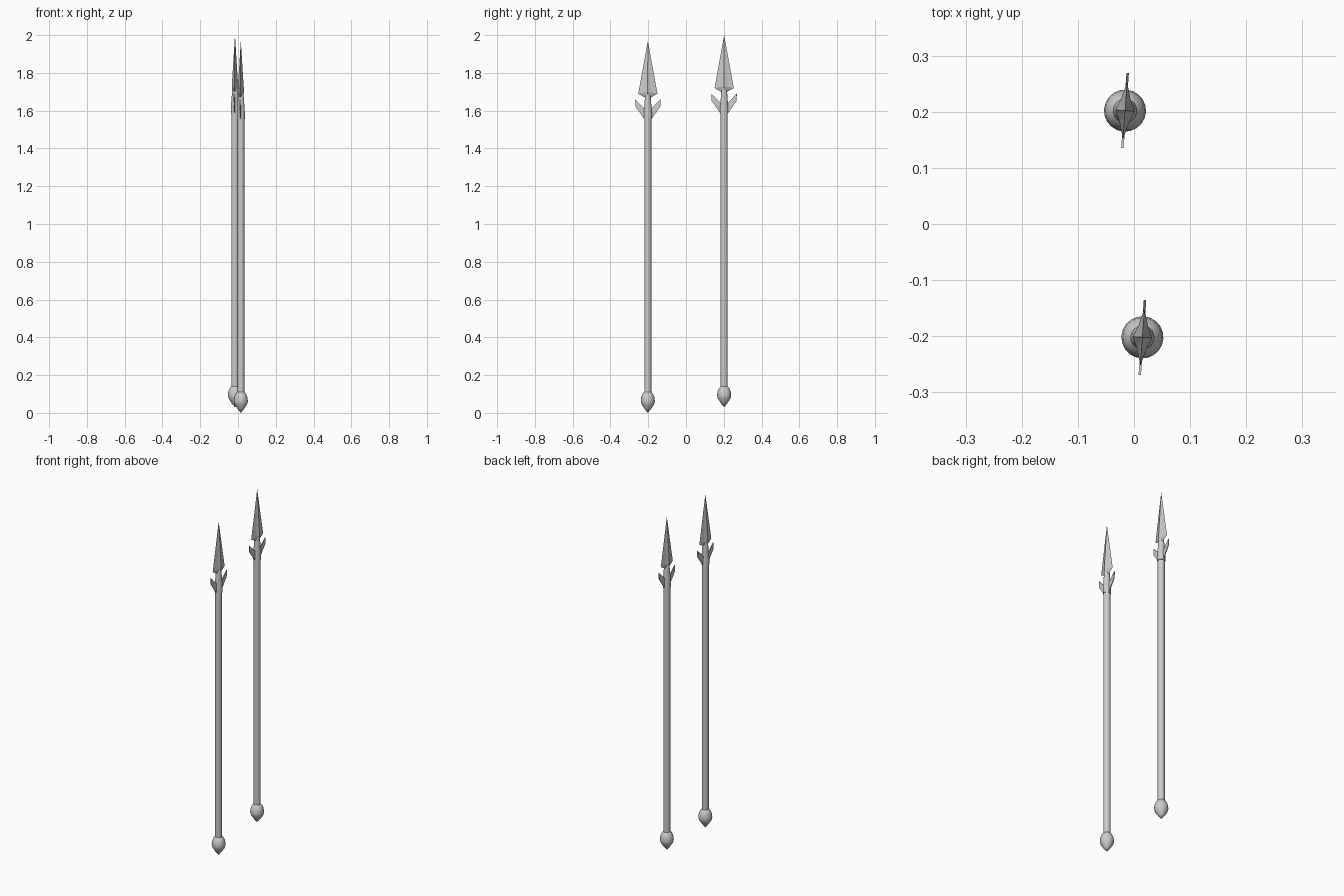
import bpy, bmesh
from math import sin, cos, pi, radians
from mathutils import Matrix

if "Cube" in bpy.data.objects:
    bpy.data.objects.remove(bpy.data.objects["Cube"])

SIDES = 20


def finish(name, bm, place, smooth=False):
    bmesh.ops.recalc_face_normals(bm, faces=bm.faces)
    bm.transform(place)
    mesh = bpy.data.meshes.new(name)
    bm.to_mesh(mesh)
    bm.free()
    ob = bpy.data.objects.new(name, mesh)
    bpy.context.collection.objects.link(ob)
    if smooth:
        bpy.ops.object.select_all(action='DESELECT')
        ob.select_set(True)
        bpy.context.view_layer.objects.active = ob
        bpy.ops.object.shade_smooth_by_angle(angle=radians(30))


def loft(bm, rings):
    """Join closed rings of points; a ring of one point is a tip."""
    rows = [[bm.verts.new(p) for p in r] for r in rings]
    for a, b in zip(rows, rows[1:]):
        n = max(len(a), len(b))
        for i in range(n):
            j = (i + 1) % n
            quad = [a[i % len(a)], a[j % len(a)], b[j % len(b)], b[i % len(b)]]
            bm.faces.new(list(dict.fromkeys(quad)))
    for r in (rows[0], rows[-1]):
        if len(r) > 2:
            bm.faces.new(r)


def lathe(name, profile, place):
    bm = bmesh.new()
    rings = []
    for r, z in profile:
        n = SIDES if r > 0 else 1
        rings.append([(r * cos(2 * pi * i / n), r * sin(2 * pi * i / n), z)
                      for i in range(n)])
    loft(bm, rings)
    finish(name, bm, place, True)


def blade_ring(w, t, z_edge, z_mid):
    # ridged diamond section: thin cutting edges at +-y, raised ridge at +-x
    return [(t, 0, z_mid), (t * .5, w * .4, z_mid * .6 + z_edge * .4), (0, w, z_edge),
            (-t * .5, w * .4, z_mid * .6 + z_edge * .4), (-t, 0, z_mid),
            (-t * .5, -w * .4, z_mid * .6 + z_edge * .4), (0, -w, z_edge),
            (t * .5, -w * .4, z_mid * .6 + z_edge * .4)]


def spear(label, x, y, z):
    place = Matrix.Translation((x, y, z)) @ Matrix.Rotation(radians(-4), 4, 'Z')
    # shaft and pointed butt
    lathe("shaft_" + label, [(.0185, .09), (.0185, 1.57)], place)
    lathe("butt_cap_" + label, [(0, 0), (.018, .022), (.034, .047), (.0375, .062),
                                (.035, .083), (.028, .1), (.018, .111)], place)
    # tapered socket
    lathe("socket_" + label, [(.0215, 1.555), (.0215, 1.59), (.014, 1.69)], place)
    # blade
    bm = bmesh.new()
    loft(bm, [blade_ring(.013, .012, 1.668, 1.668),
              blade_ring(.051, .017, 1.69, 1.70), [(0, 0, 1.97)]])
    finish("blade_" + label, bm, place)
    # side barbs
    for side, s in (("left", -1), ("right", 1)):
        bm = bmesh.new()
        outline = [(.012, 1.56), (.021, 1.558), (.066, 1.622), (.067, 1.66),
                   (.021, 1.613), (.012, 1.605)]
        loft(bm, [[(h, s * a, b) for a, b in outline] for h in (-.0022, .0022)])
        finish("barb_%s_%s" % (side, label), bm, place)


spear("front", .015, -.202, 0)
spear("back", -.016, .202, .03)
